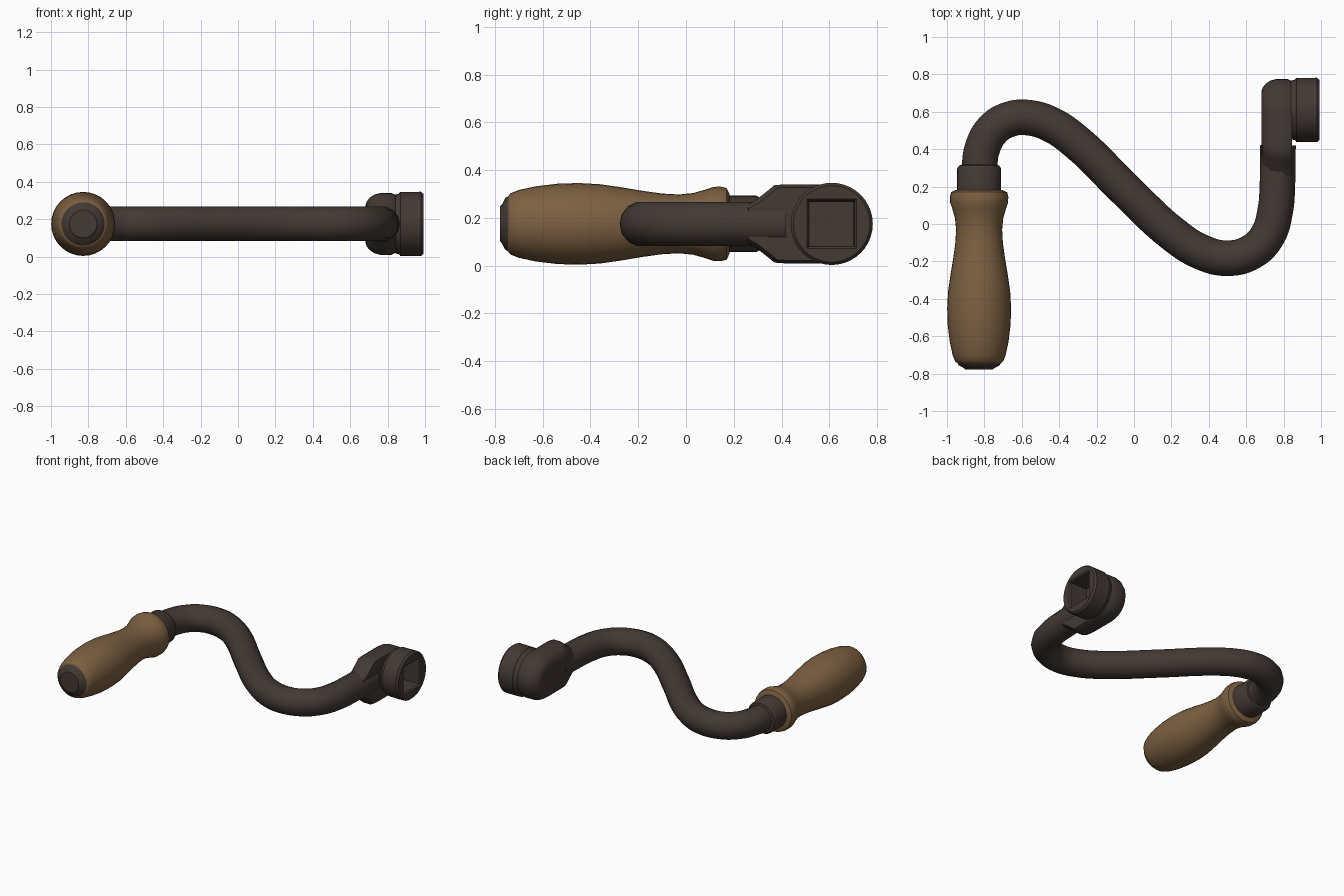
import bpy, bmesh, math

if "Cube" in bpy.data.objects:
    bpy.data.objects.remove(bpy.data.objects["Cube"])

ZC = 0.175   # height of the whole crank's centre plane


def material(name, rgb):
    m = bpy.data.materials.new(name)
    m.diffuse_color = (*rgb, 1)
    m.use_nodes = True
    m.node_tree.nodes["Principled BSDF"].inputs["Base Color"].default_value = m.diffuse_color
    return m


METAL = material("dark brown iron", (0.056, 0.041, 0.034))
WOOD = material("worn wood", (0.205, 0.118, 0.053))


def finish(obj, mat, angle=35):
    obj.data.materials.clear()
    obj.data.materials.append(mat)
    bpy.ops.object.select_all(action='DESELECT')
    obj.select_set(True)
    bpy.context.view_layer.objects.active = obj
    bpy.ops.object.shade_smooth_by_angle(angle=math.radians(angle))


def loft(name, rings, mat, angle=35):
    """Skin a list of equal-length closed rings and cap both ends."""
    bm = bmesh.new()
    vs = [[bm.verts.new(p) for p in r] for r in rings]
    n = len(rings[0])
    for a, b in zip(vs, vs[1:]):
        for i in range(n):
            j = (i + 1) % n
            bm.faces.new((a[i], a[j], b[j], b[i]))
    bm.faces.new(vs[0])
    bm.faces.new(vs[-1])
    bmesh.ops.recalc_face_normals(bm, faces=bm.faces)
    me = bpy.data.meshes.new(name)
    bm.to_mesh(me)
    bm.free()
    obj = bpy.data.objects.new(name, me)
    bpy.context.collection.objects.link(obj)
    finish(obj, mat, angle)
    return obj


def turned(name, profile, mat, n=32, angle=35):
    """Lathe (y, radius) pairs around the handle axis."""
    rings = [[(-0.828 + r * math.cos(2 * math.pi * i / n), y,
               ZC + r * math.sin(2 * math.pi * i / n)) for i in range(n)]
             for y, r in profile]
    return loft(name, rings, mat, angle)


# Turned wooden grip
turned("wooden_grip", [
    (-0.745, 0.115), (-0.735, 0.128), (-0.70, 0.142), (-0.63, 0.157),
    (-0.54, 0.168), (-0.45, 0.171), (-0.36, 0.166), (-0.27, 0.153),
    (-0.18, 0.138), (-0.10, 0.127), (-0.03, 0.123), (0.03, 0.129),
    (0.08, 0.143), (0.115, 0.155), (0.145, 0.156), (0.17, 0.150),
    (0.182, 0.125)], WOOD, angle=50)

# Iron end cap with a raised pin, and the collar behind the grip
turned("end_cap", [(-0.70, 0.10), (-0.742, 0.117), (-0.757, 0.108),
                   (-0.768, 0.086), (-0.772, 0.080), (-0.778, 0.074)], METAL)
turned("collar", [(0.15, 0.118), (0.295, 0.118), (0.312, 0.108),
                  (0.318, 0.09)], METAL)

# Bent S-shaped rod
path = [(-0.828, 0.28), (-0.812, 0.40), (-0.755, 0.505), (-0.665, 0.56),
        (-0.56, 0.568), (-0.44, 0.53), (-0.31, 0.44), (-0.05, 0.187),
        (0.21, -0.055), (0.36, -0.15), (0.50, -0.183), (0.63, -0.148),
        (0.715, -0.06), (0.755, 0.07), (0.767, 0.22), (0.77, 0.42)]
cu = bpy.data.curves.new("bent_rod", 'CURVE')
cu.dimensions = '3D'
cu.bevel_depth = 0.095
cu.bevel_resolution = 5
cu.resolution_u = 6
cu.use_fill_caps = True
sp = cu.splines.new('BEZIER')
sp.bezier_points.add(len(path) - 1)
for bp, (x, y) in zip(sp.bezier_points, path):
    bp.co = (x, y, ZC)
    bp.handle_left_type = bp.handle_right_type = 'AUTO'
rod = bpy.data.objects.new("bent_rod", cu)
bpy.context.collection.objects.link(rod)
bpy.context.view_layer.objects.active = rod
rod.select_set(True)
bpy.ops.object.convert(target='MESH')
finish(bpy.context.object, METAL)

# Flared head: outline in the y-z plane, stacked along x with a rounded back
HY = 0.61


def head_ring(x, inset):
    half = [(0.25 + inset, 0.075), (0.29 + inset, 0.098), (0.335 + inset, 0.133),
            (0.37 + inset, 0.162), (0.41 + inset, 0.165), (0.52, 0.165)]
    half = [(y, max(h - inset, 0.02)) for y, h in half]
    r = 0.165 - inset
    half += [(HY + r * math.sin(a), r * math.cos(a))
             for a in (math.pi / 2 * k / 8 for k in range(8))]
    pts = half + [(HY + r, 0)] + [(y, -h) for y, h in reversed(half)]
    return [(x, y, ZC + h) for y, h in pts]


loft("flared_head", [head_ring(x, d) for x, d in (
    (0.681, 0.068), (0.688, 0.045), (0.705, 0.024), (0.73, 0.008),
    (0.76, 0.0), (0.82, 0.0), (0.845, 0.012))], METAL, 50)

# Socket with a square opening
N = 40


def circle(x, r):
    return [(x, HY + r * math.cos(2 * math.pi * i / N),
             ZC + r * math.sin(2 * math.pi * i / N)) for i in range(N)]


def square(x, h):
    pts = []
    for i in range(N):
        c, s = math.cos(2 * math.pi * i / N), math.sin(2 * math.pi * i / N)
        k = h / max(abs(c), abs(s))
        pts.append((x, HY + k * c, ZC + k * s))
    return pts


loft("square_socket", [
    circle(0.835, 0.155), circle(0.86, 0.162), circle(0.868, 0.171), circle(0.978, 0.172),
    circle(0.992, 0.160), square(0.992, 0.104), square(0.982, 0.095),
    square(0.85, 0.092)], METAL, 30)
